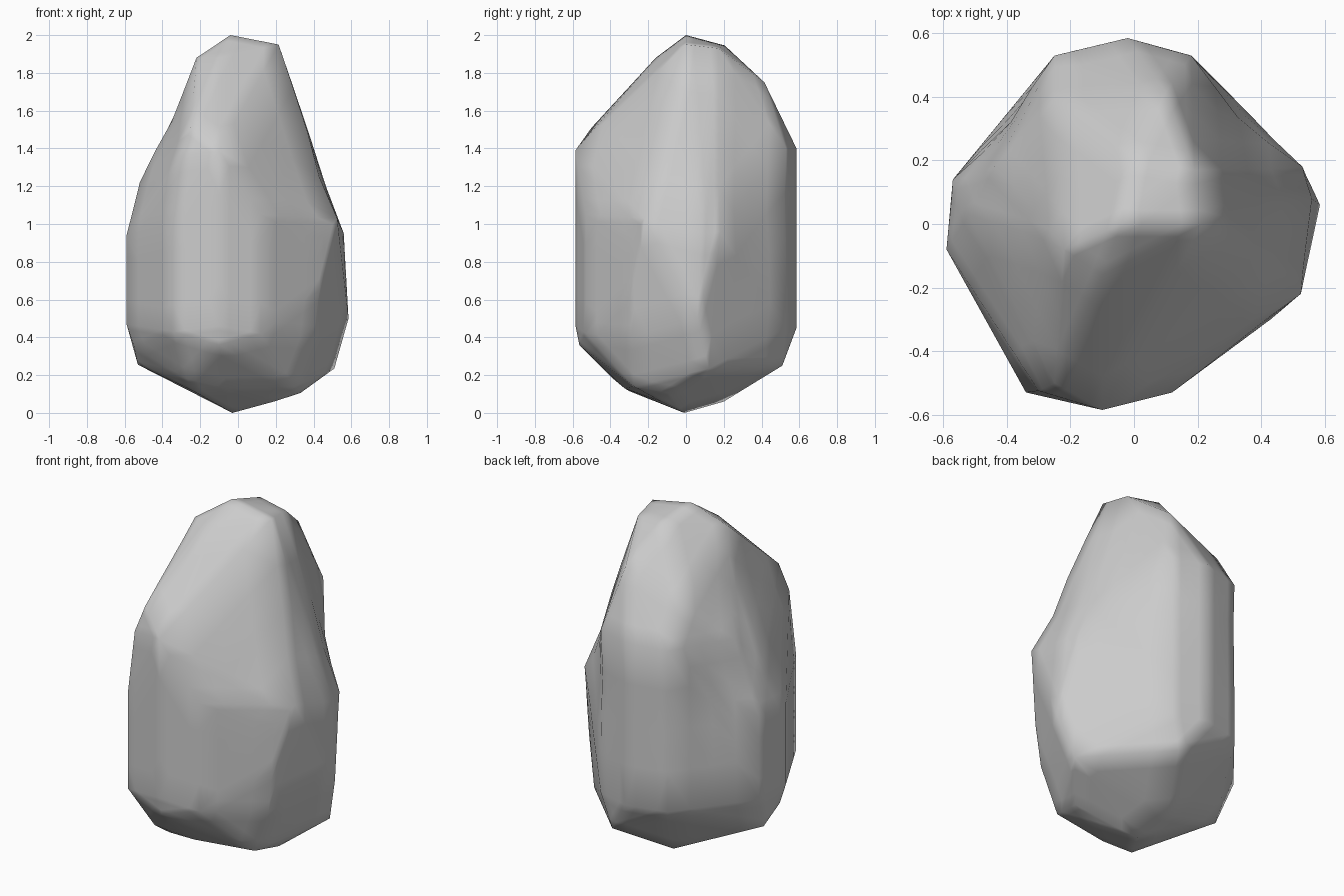
import bpy, bmesh, math
from mathutils import Vector

# near-vertical corners of the boulder: x, y, lower z, upper z
columns = [
    (-0.34, -0.53, 0.43, 1.00), (-0.10, -0.585, 0.46, 1.39),
    (0.12, -0.53, 0.42, 1.05), (0.43, -0.30, 0.65, 0.90),
    (0.56, 0.08, 0.45, 0.95), (0.18, 0.53, 0.45, 1.40),
    (-0.02, 0.585, 0.45, 1.40), (-0.25, 0.53, 0.45, 1.39),
    (-0.57, 0.14, 0.46, 0.94), (-0.59, -0.08, 0.47, 0.94),
]
# tapering crown and shoulders
crown = [
    (-0.04, 0.0, 2.0), (0.215, 0.0, 1.95), (0.19, 0.17, 1.93),
    (0.0, 0.205, 1.945), (-0.22, -0.08, 1.88), (-0.10, -0.16, 1.88),
    (0.10, 0.415, 1.75), (-0.25, 0.39, 1.61), (-0.25, -0.50, 1.51),
    (-0.30, -0.525, 1.36), (-0.52, 0.03, 1.22), (-0.44, 0.18, 1.38),
    (0.525, -0.22, 1.03), (0.53, 0.18, 0.96),
]
# rounded underside
base = [
    (-0.03, -0.01, 0.0), (-0.06, 0.20, 0.06), (0.19, -0.13, 0.06),
    (0.33, -0.09, 0.105), (-0.055, -0.325, 0.13), (0.30, -0.275, 0.14),
    (-0.235, -0.30, 0.115), (-0.27, -0.385, 0.18), (-0.10, -0.565, 0.36),
    (-0.55, -0.08, 0.35), (-0.53, 0.04, 0.255), (0.12, 0.51, 0.25),
    (0.51, 0.12, 0.235), (0.40, -0.29, 0.40), (0.585, 0.06, 0.50),
]
# shallow hollows: centre, radius, depth
hollows = [
    ((0.35, 0.35, 1.15), 0.22, 0.035), ((-0.41, 0.33, 1.10), 0.20, 0.03),
    ((0.42, -0.17, 1.25), 0.18, 0.022), ((-0.34, 0.0, 1.58), 0.18, 0.022),
]

points = crown + base
for x, y, low, high in columns:
    points += [(x, y, low), (x, y, high)]

# wrap a skin round the corner points
bm = bmesh.new()
for p in points:
    bm.verts.new(p)
bmesh.ops.convex_hull(bm, input=bm.verts[:])
loose = [v for v in bm.verts if not v.link_faces]
bmesh.ops.delete(bm, geom=loose, context='VERTS')
corners = [v.co.copy() for v in bm.verts]

# refine the skin, then press in the hollows away from the hard corners
bmesh.ops.subdivide_edges(bm, edges=bm.edges[:], cuts=3, use_grid_fill=True)
bmesh.ops.recalc_face_normals(bm, faces=bm.faces[:])
bm.normal_update()
for v in bm.verts:
    guard = min(1.0, min((v.co - c).length for c in corners) / 0.12)
    inward = Vector((v.normal.x, v.normal.y, v.normal.z))
    push = sum(d * math.exp(-((v.co - Vector(c)).length / r) ** 2)
               for c, r, d in hollows)
    v.co -= inward * push * guard
for f in bm.faces:
    f.smooth = True

mesh = bpy.data.meshes.new("boulder")
bm.to_mesh(mesh)
bm.free()
boulder = bpy.data.objects.new("boulder", mesh)
bpy.context.collection.objects.link(boulder)
